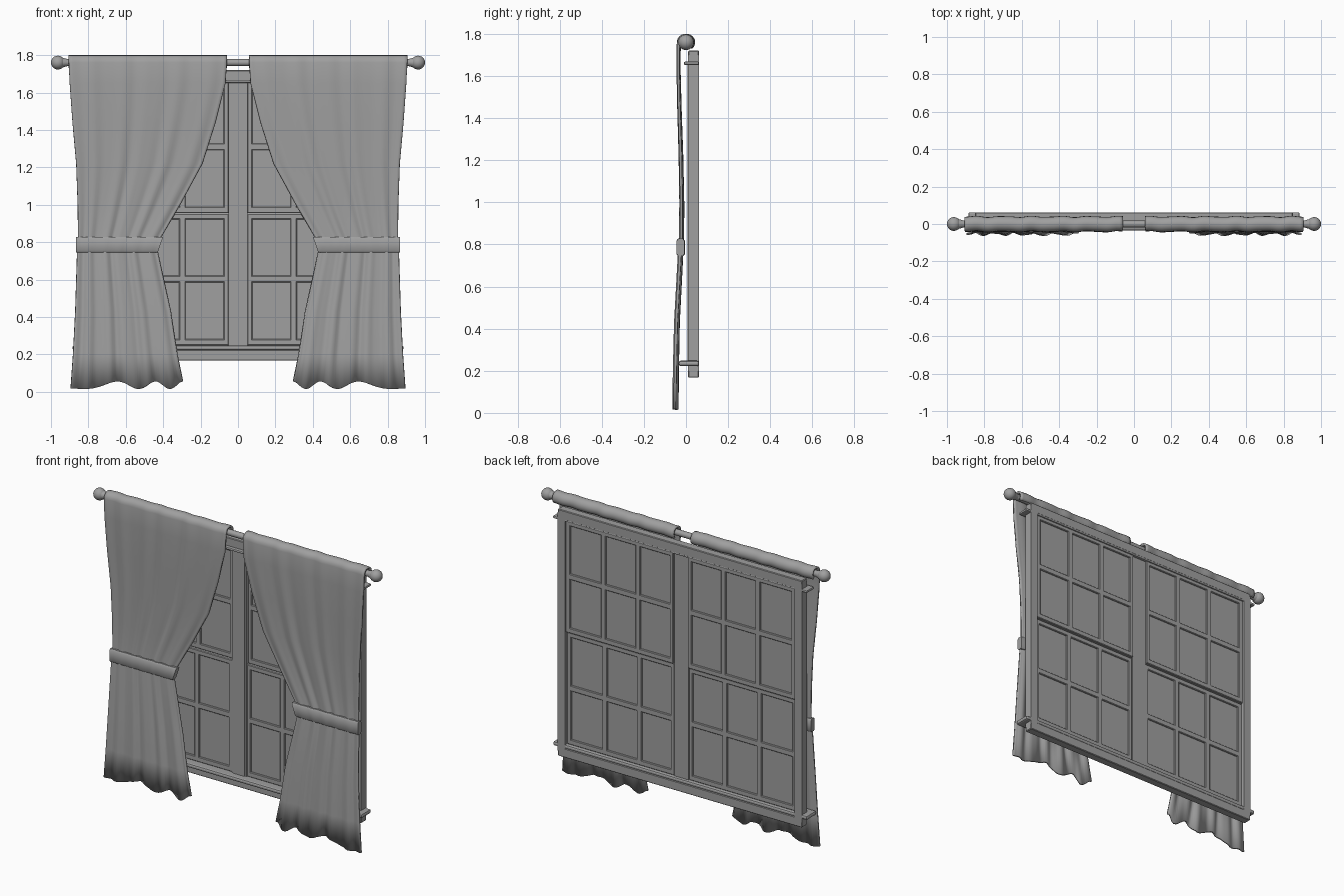
import bpy
import bmesh
from math import sin, cos, pi, radians

if "Cube" in bpy.data.objects:
    bpy.data.objects.remove(bpy.data.objects["Cube"], do_unlink=True)

GREY = (0.35, 0.35, 0.35, 1)
grey = bpy.data.materials.new("plain_grey")
grey.use_nodes = True
grey.diffuse_color = GREY
grey.node_tree.nodes["Principled BSDF"].inputs["Base Color"].default_value = GREY


def finish(name, bm, smooth=False):
    bmesh.ops.recalc_face_normals(bm, faces=bm.faces)
    mesh = bpy.data.meshes.new(name)
    bm.to_mesh(mesh)
    bm.free()
    mesh.materials.append(grey)
    obj = bpy.data.objects.new(name, mesh)
    bpy.context.collection.objects.link(obj)
    if smooth:
        bpy.ops.object.select_all(action="DESELECT")
        obj.select_set(True)
        bpy.context.view_layer.objects.active = obj
        bpy.ops.object.shade_smooth_by_angle(angle=radians(40))
    return obj


def add_box(bm, x, y, z):
    made = bmesh.ops.create_cube(bm, size=1)["verts"]
    for v in made:
        v.co = [lo + (c + 0.5) * (hi - lo) for c, (lo, hi) in zip(v.co, (x, y, z))]


def boxes(name, parts, bevel=0.0):
    bm = bmesh.new()
    for part in parts:
        add_box(bm, *part)
    obj = finish(name, bm)
    if bevel:
        mod = obj.modifiers.new("edge", "BEVEL")
        mod.width = bevel
        mod.segments = 2 if bevel > 0.005 else 1
    return obj


def loft(name, rows, ring=False):
    """Skin between rows of points; a ring closes each row and caps the ends."""
    bm = bmesh.new()
    grid = [[bm.verts.new(p) for p in row] for row in rows]
    count = len(rows[0])
    for a, b in zip(grid, grid[1:]):
        for i in range(count if ring else count - 1):
            j = (i + 1) % count
            bm.faces.new((a[i], a[j], b[j], b[i]))
    if ring:
        bm.faces.new(grid[0])
        bm.faces.new(grid[-1])
    return finish(name, bm, True)


# Window casing: posts, head, apron, centre mullion
BACK = 0.062
for side, label in ((1, "left"), (-1, "right")):
    boxes(label + "_post", [(sorted((side * 0.80, side * 0.85)), (0.01, BACK), (0.2, 1.70))])
boxes("head", [((-0.85, 0.85), (0.01, BACK), (1.66, 1.72))], 0.004)
boxes("apron", [((-0.85, 0.85), (0.01, BACK), (0.167, 0.225))], 0.004)
boxes("sill", [((-0.885, 0.885), (-0.035, BACK), (0.222, 0.248))], 0.01)
boxes("head_ledge", [((-0.885, 0.885), (-0.01, BACK), (1.652, 1.668))], 0.006)
boxes("mullion", [((-0.05, 0.05), (0.012, 0.045), (0.24, 1.66)),
                  ((-0.04, 0.04), (0.006, 0.02), (0.24, 1.66))])

# Sashes: rails, stiles, glazing bars and glass, upper ones set further back
for side, label in ((1, "left"), (-1, "right")):
    for level, z0, y0 in (("lower", 0.248, 0.015), ("upper", 0.955, 0.027)):
        z1, y1 = z0 + 0.705, y0 + 0.028
        bars = []
        for x0, x1 in ((0.05, 0.077), (0.28, 0.315), (0.52, 0.555), (0.77, 0.80)):
            bars.append((sorted((side * x0, side * x1)), (y0, y1), (z0, z1)))
        across = sorted((side * 0.05, side * 0.80))
        for low, high in ((0, 0.033), (0.337, 0.373), (0.674, 0.705)):
            bars.append((across, (y0, y1), (z0 + low, z0 + high)))
        boxes(f"{label}_{level}_sash", bars, 0.004)
        boxes(f"{label}_{level}_glass", [(across, (y0 + 0.009, y1 - 0.009), (z0, z1))])

# Curtain rod with ball ends
bm = bmesh.new()
rod = bmesh.ops.create_cone(bm, cap_ends=True, segments=20, radius1=0.019, radius2=0.019, depth=1.88)
for v in rod["verts"]:
    v.co = (v.co.z, v.co.x, v.co.y + 1.76)
finish("rod", bm, True)
for side, label in ((1, "left"), (-1, "right")):
    bm = bmesh.new()
    ball = bmesh.ops.create_uvsphere(bm, u_segments=20, v_segments=12, radius=0.037)
    for v in ball["verts"]:
        v.co = (v.co.z + side * 0.963, v.co.x, v.co.y + 1.76)
    collar = bmesh.ops.create_cone(bm, cap_ends=True, segments=20, radius1=0.019, radius2=0.026, depth=0.025)
    for v in collar["verts"]:
        v.co = (side * (v.co.z + 0.925), v.co.x, v.co.y + 1.76)
    finish(label + "_finial", bm, True)

# Curtain outline from rod to hem: height, inner x, outer x, depth
OUTLINE = [(1.65, 0.067, 0.90, -0.036), (1.44, 0.12, 0.885, -0.031),
           (1.22, 0.19, 0.865, -0.024), (1.0, 0.31, 0.857, -0.02),
           (0.83, 0.41, 0.855, -0.021), (0.75, 0.43, 0.86, -0.026),
           (0.43, 0.36, 0.87, -0.043), (0.2, 0.325, 0.882, -0.048),
           (0.035, 0.295, 0.895, -0.05)]
COLS = 48


def fold(u):
    return 0.7 * sin(2 * pi * 5.5 * u + 0.6) + 0.3 * sin(2 * pi * 9 * u)


def curtain_rows(side):
    us = [i / COLS for i in range(COLS + 1)]
    rows = []
    # Sleeve wrapped over the rod
    for step in range(11):
        a = radians(-50 + 23 * step)
        rows.append([(side * (0.06 + 0.845 * u), 0.034 * cos(a) + 0.004 * fold(u),
                      1.76 + 0.034 * sin(a)) for u in us])
    # Hanging cloth
    for k, (z, inner, outer, y) in enumerate(OUTLINE):
        amp = 0.004 + 0.0007 * k
        hem = 0.02 if k == len(OUTLINE) - 1 else 0
        rows.append([(side * (inner + (outer - inner) * u), y + amp * fold(u),
                      z + hem * cos(2 * pi * (4.6 * u - 2 * u * u))) for u in us])
    return rows


def tie_rows(side):
    rows = []
    for i in range(17):
        u = i / 16
        y = -0.025 + 0.003 * fold(u)
        row = []
        for dy, dz in ((-1, -0.75), (-1, 0.75), (-0.6, 1), (0.6, 1),
                       (1, 0.75), (1, -0.75), (0.6, -1), (-0.6, -1)):
            start = 0.415 - 0.014 * dz
            row.append((side * (start + (0.865 - start) * u), y + 0.018 * dy, 0.786 + 0.041 * dz))
        rows.append(row)
    return rows


for side, label in ((1, "left"), (-1, "right")):
    cloth = loft(label + "_curtain", curtain_rows(side))
    thick = cloth.modifiers.new("thickness", "SOLIDIFY")
    thick.thickness = 0.012
    thick.offset = 0
    loft(label + "_tieback", tie_rows(side), ring=True)
